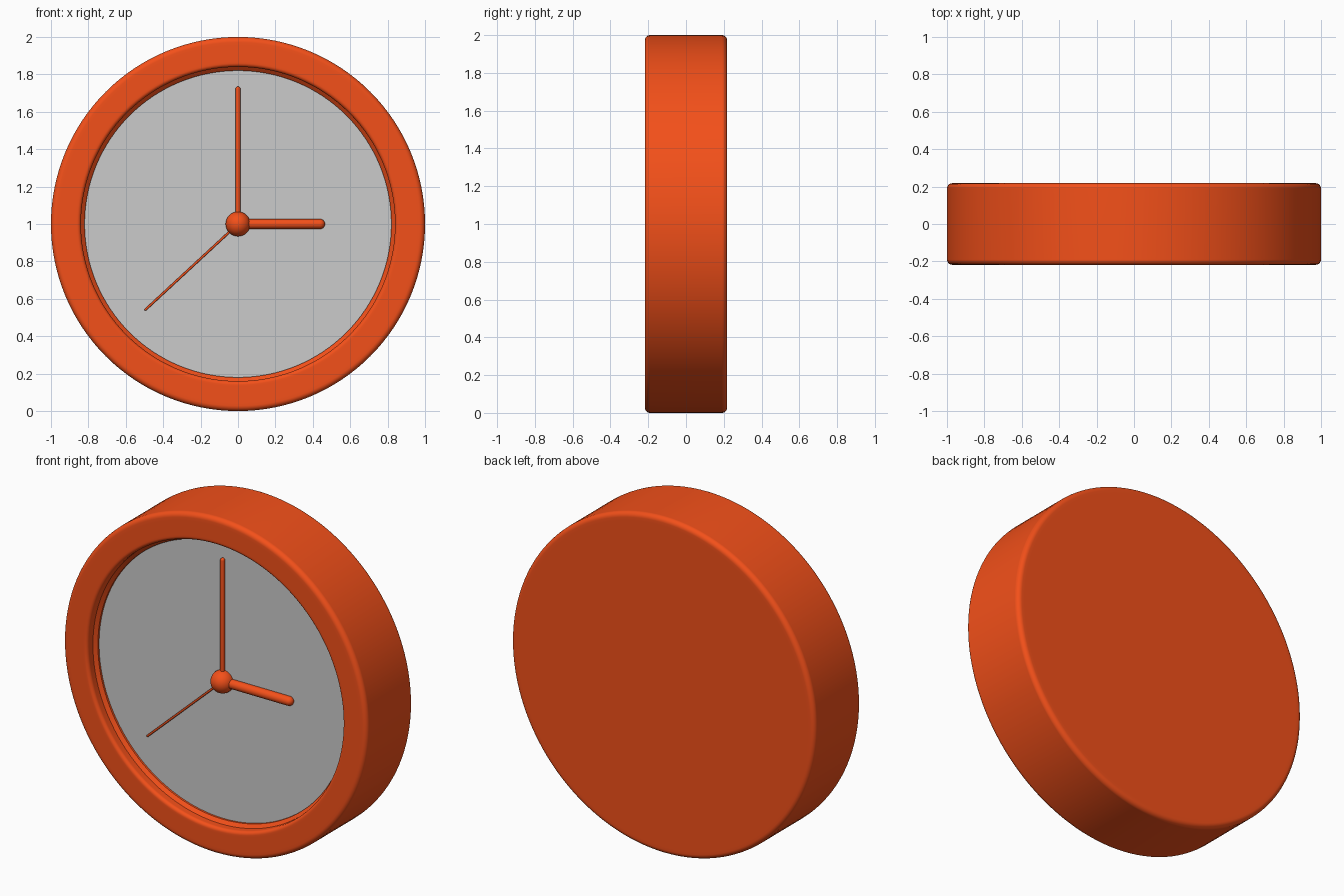
import bpy, bmesh, math

if "Cube" in bpy.data.objects:
    bpy.data.objects.remove(bpy.data.objects["Cube"])

orange = bpy.data.materials.new("orange")
orange.diffuse_color = (0.9, 0.08, 0.01, 1)
orange.use_nodes = True
orange.node_tree.nodes["Principled BSDF"].inputs["Base Color"].default_value = orange.diffuse_color


def arc(cr, ch, rad, a0, a1, n=5):
    """Points of an arc in the (radius, height) profile plane."""
    return [(cr + rad * math.cos(math.radians(a0 + (a1 - a0) * i / n)),
             ch + rad * math.sin(math.radians(a0 + (a1 - a0) * i / n)))
            for i in range(n + 1)]


def lathe(name, profile, segs, loc, rot, mat=None):
    """Turn a (radius, height) profile around the local z axis."""
    bm = bmesh.new()
    rings = []
    for r, h in profile:
        if r < 1e-5:
            rings.append([bm.verts.new((0, 0, h))] * segs)
        else:
            rings.append([bm.verts.new((r * math.cos(math.tau * i / segs),
                                        r * math.sin(math.tau * i / segs), h))
                          for i in range(segs)])
    for a, b in zip(rings, rings[1:]):
        for i in range(segs):
            j = (i + 1) % segs
            bm.faces.new(list(dict.fromkeys((a[i], a[j], b[j], b[i]))))
    bmesh.ops.recalc_face_normals(bm, faces=bm.faces)
    me = bpy.data.meshes.new(name)
    bm.to_mesh(me)
    bm.free()
    ob = bpy.data.objects.new(name, me)
    bpy.context.collection.objects.link(ob)
    ob.location, ob.rotation_euler = loc, rot
    if mat:
        me.materials.append(mat)
    bpy.ops.object.select_all(action='DESELECT')
    ob.select_set(True)
    bpy.context.view_layer.objects.active = ob
    bpy.ops.object.shade_smooth_by_angle(angle=math.radians(35))
    return ob


FRONT = (math.pi / 2, 0, 0)   # local z points to the front (-y)
D, B = 0.218, 0.028           # half depth, edge rounding
DIAL, HUB = 0.135, 0.145      # distance in front of the centre plane

# Case: closed back, rounded edges, front rim and sloped inner lip
case = ([(0, -D), (0.955, -D)]
        + arc(1 - B, -D + B, B, -90, 0)
        + arc(1 - B, D - B, B, 0, 90)
        + [(0.955, D), (0.87, D)]
        + arc(0.86, D - 0.02, 0.02, 90, 180)
        + [(0.84, 0.165), (0.82, 0.147), (0.82, DIAL - 0.02)])
ob = lathe("case", case, 128, (0, 0, 1), FRONT, orange)
ob.modifiers.new("flat_faces", 'WEIGHTED_NORMAL').keep_sharp = True

# Dial
lathe("dial", [(0, DIAL), (0.825, DIAL)], 128, (0, 0, 1), FRONT)
bpy.data.objects["dial"].data.flip_normals() if \
    bpy.data.objects["dial"].data.polygons[0].normal.z < 0 else None

# Hub ball
lathe("hub", arc(0, 0, 0.066, -90, 90, 16), 32, (0, -HUB, 1), FRONT, orange)

# Hands: round-ended rods (name, length, radius, clockwise angle)
for name, length, rad, ang in (
        ("minute_hand", 0.735, 0.013, 0),
        ("hour_hand", 0.465, 0.027, math.pi / 2),
        ("second_hand", 0.68, 0.006, math.atan2(-0.5, -0.463))):
    rod = [(0, 0), (rad, 0)] + arc(0, length - rad, rad, 0, 90, 6)
    lathe(name, rod, 20, (0, -HUB, 1), (0, ang, 0), orange)
